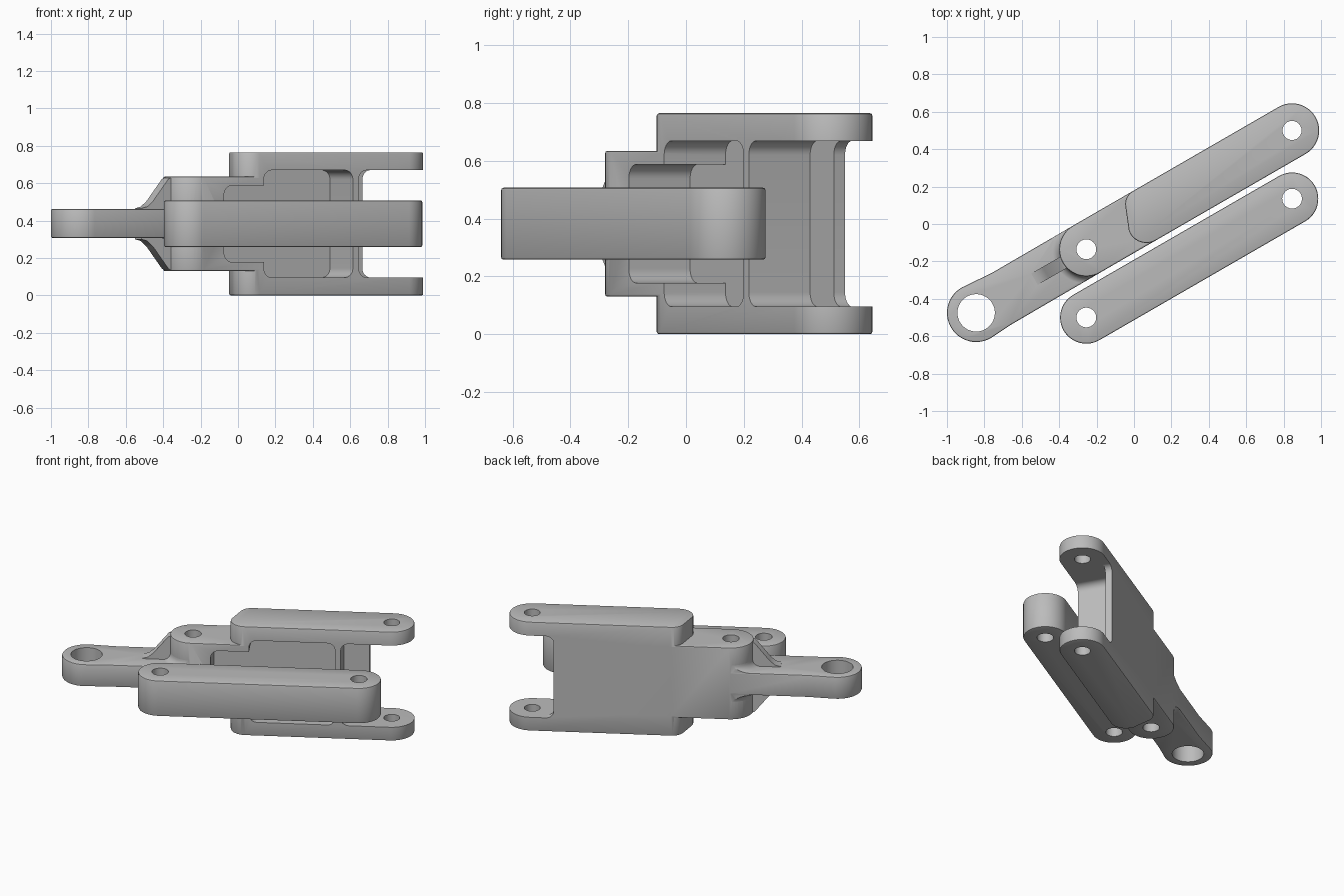
import bpy, bmesh
from math import sin, cos, pi, radians
from mathutils import Matrix, Vector

cube = bpy.data.objects.get("Cube")
if cube:
    bpy.data.objects.remove(cube)

# Parts are laid out along a local axis u, then turned 30 degrees about the pivot
PLACE = Matrix.Translation((-0.255, -0.135, 0)) @ Matrix.Rotation(radians(30), 4, 'Z')
MID = 0.3825
R = 0.145

steel = bpy.data.materials.new("plain grey")
steel.use_nodes = True
grey = (0.5, 0.5, 0.5, 1)
steel.diffuse_color = grey
steel.node_tree.nodes["Principled BSDF"].inputs["Base Color"].default_value = grey


def arc(cx, cy, r, a0, a1, n=24):
    return [(cx + r * cos(radians(a0 + (a1 - a0) * i / n)),
             cy + r * sin(radians(a0 + (a1 - a0) * i / n))) for i in range(n + 1)]


def slot(u0, u1, v=0, r=R):
    return arc(u0, v, r, 90, 270) + arc(u1, v, r, -90, 90)


def round_rect(x0, x1, y0, y1, r=0.05):
    return (arc(x0 + r, y0 + r, r, 180, 270, 8) + arc(x1 - r, y0 + r, r, 270, 360, 8)
            + arc(x1 - r, y1 - r, r, 0, 90, 8) + arc(x0 + r, y1 - r, r, 90, 180, 8))


def finish(name, bm):
    bmesh.ops.recalc_face_normals(bm, faces=bm.faces)
    mesh = bpy.data.meshes.new(name)
    bm.to_mesh(mesh)
    bm.free()
    mesh.materials.append(steel)
    ob = bpy.data.objects.new(name, mesh)
    bpy.context.collection.objects.link(ob)
    ob.matrix_world = PLACE
    return ob


def apply(ob, kind, **settings):
    mod = ob.modifiers.new(kind, kind)
    for key, value in settings.items():
        setattr(mod, key, value)
    bpy.context.view_layer.objects.active = ob
    bpy.ops.object.modifier_apply(modifier=mod.name)


def prism(name, pts, lo, hi, along='Z', bevel=0):
    bm = bmesh.new()
    axis = Vector((0, 0, 1)) if along == 'Z' else Vector((0, 1, 0))
    verts = [bm.verts.new((a, b, 0) if along == 'Z' else (a, 0, b)) for a, b in pts]
    bmesh.ops.translate(bm, verts=verts, vec=axis * lo)
    face = bm.faces.new(verts)
    new = bmesh.ops.extrude_face_region(bm, geom=[face])["geom"]
    bmesh.ops.translate(bm, vec=axis * (hi - lo),
                        verts=[g for g in new if isinstance(g, bmesh.types.BMVert)])
    bmesh.ops.remove_doubles(bm, verts=bm.verts, dist=1e-5)
    ob = finish(name, bm)
    if bevel:
        apply(ob, 'BEVEL', width=bevel, segments=2, limit_method='ANGLE', angle_limit=radians(50))
    return ob


def combine(ob, other, operation):
    other.hide_render = True
    apply(ob, 'BOOLEAN', object=other, operation=operation, solver='EXACT')
    bpy.data.objects.remove(other)


def drill(ob, u, v, r):
    combine(ob, prism("hole", arc(u, v, r, 0, 345, 23) if r < 0.08 else arc(u, v, r, 0, 352.5, 47),
                      -0.2, 1), 'DIFFERENCE')


def smooth(ob):
    bpy.ops.object.select_all(action='DESELECT')
    ob.select_set(True)
    bpy.context.view_layer.objects.active = ob
    bpy.ops.object.shade_smooth_by_angle(angle=radians(30))


# Tall fork body with its slanted, rounded inner end
body_outline = (arc(0.395, 0.035, 0.11, 90, 160, 10) + arc(0.345, -0.045, 0.1, 170, 270, 12)
                + arc(1.27, 0, R, -90, 90))
body_outline[:11] = arc(0.37, 0.065, 0.08, 90, 160, 10)
arm = prism("main_arm", body_outline, 0, 2 * MID, bevel=0.008)

# Pivot boss
combine(arm, prism("boss", slot(0, 0.6), 0.13, 0.635, bevel=0.008), 'UNION')

# Thin arm with the large eye
eye = arc(-0.68, 0, 0.156, 90, 270) + [(-0.55, -0.148), (0.1, -R), (0.1, R), (-0.5, 0.143)]
combine(arm, prism("eye_arm", eye, 0.307, 0.462, bevel=0.008), 'UNION')

for s in (1, -1):
    # Sloped gusset from thin arm to boss
    rib = [(0, 0.06), (-0.32, 0.06), (-0.32, 0.083), (-0.285, 0.092), (-0.25, 0.122),
           (-0.155, 0.24), (-0.13, 0.25), (0, 0.25)]
    combine(arm, prism("gusset", [(u, MID + s * z) for u, z in rib], -0.035, 0.035, 'Y'), 'UNION')

    # Concave fillet round the foot of the boss, trimmed to the arm width
    curve = [(0.05, 0.06), (0.195, 0.06)] + arc(0.195, 0.1285, 0.05, 270, 180, 8) + [(0.05, 0.1785)]
    bm = bmesh.new()
    ring = [bm.verts.new((r, 0, MID + s * z)) for r, z in curve]
    edges = [bm.edges.new((a, b)) for a, b in zip(ring, ring[1:] + ring[:1])]
    bmesh.ops.spin(bm, geom=ring + edges, cent=(0, 0, 0), axis=(0, 0, 1), angle=2 * pi, steps=48)
    bmesh.ops.remove_doubles(bm, verts=bm.verts, dist=1e-4)
    fillet = finish("fillet", bm)
    trim = [(-0.4, -0.144), (0.1, -0.144), (0.1, 0.144), (-0.4, 0.144)]
    combine(fillet, prism("trim", trim, 0, 1), 'INTERSECT')
    combine(arm, fillet, 'UNION')

# Stepped side pocket, web and fork opening
for name, u0, u1, half, depth in (("narrow_pocket", 0.125, 0.5, 0.205, 0.1),
                                  ("wide_pocket", 0.37, 0.92, 0.287, 0.1),
                                  ("fork_recess", 0.956, 1.6, 0.287, 0.1),
                                  ("fork_opening", 1.12, 1.6, 0.287, 0.4)):
    shape = round_rect(u0, u1, MID - half, MID + half)
    combine(arm, prism(name, shape, -0.4, depth, 'Y'), 'DIFFERENCE')

drill(arm, 0, 0, 0.053)
drill(arm, 1.27, 0, 0.051)
drill(arm, -0.68, 0, 0.1)
smooth(arm)

# Separate parallel link
link = prism("side_link", slot(-0.1825, 1.088, -0.316, 0.14), 0.258, 0.507, bevel=0.008)
drill(link, -0.1825, -0.316, 0.053)
drill(link, 1.088, -0.316, 0.053)
smooth(link)
